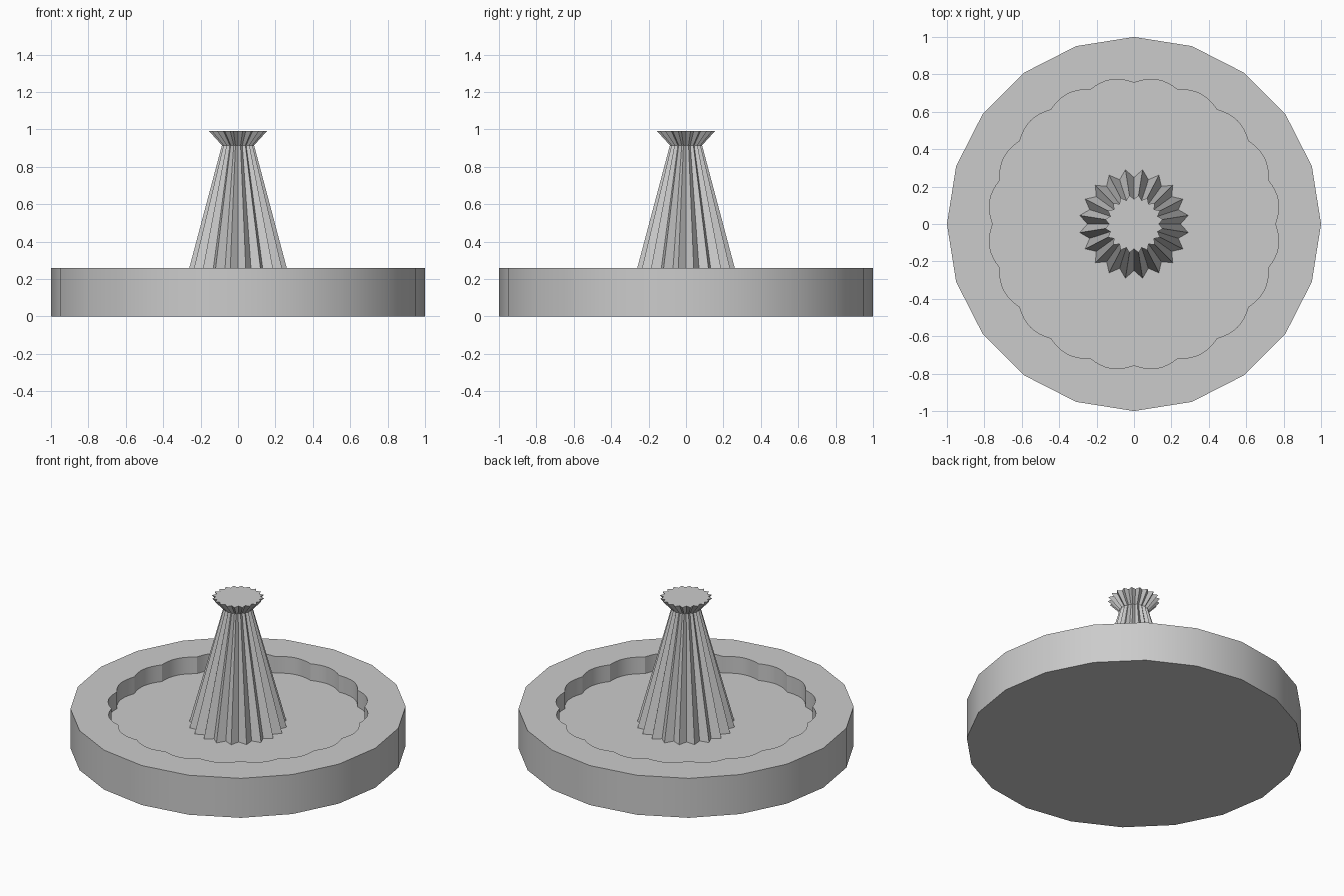
import bpy, bmesh, math

if "Cube" in bpy.data.objects:
    bpy.data.objects.remove(bpy.data.objects["Cube"])

SIDES = 20   # outer basin sides, scallops and flutes
SEG = 8      # segments per scallop


def ring(bm, radii, z):
    """Closed ring of vertices, one per radius, starting on +x."""
    n = len(radii)
    return [bm.verts.new((r * math.cos(2 * math.pi * i / n),
                          r * math.sin(2 * math.pi * i / n), z))
            for i, r in enumerate(radii)]


def bridge(bm, a, b):
    """Quads between two rings of equal count."""
    n = len(a)
    for i in range(n):
        j = (i + 1) % n
        bm.faces.new((a[i], a[j], b[j], b[i]))


def finish(bm, name, smooth=False):
    bmesh.ops.recalc_face_normals(bm, faces=bm.faces)
    mesh = bpy.data.meshes.new(name)
    bm.to_mesh(mesh)
    bm.free()
    obj = bpy.data.objects.new(name, mesh)
    bpy.context.collection.objects.link(obj)
    if smooth:
        bpy.ops.object.select_all(action='DESELECT')
        obj.select_set(True)
        bpy.context.view_layer.objects.active = obj
        bpy.ops.object.shade_smooth_by_angle(angle=math.radians(25))
    return obj


# Basin: 20-sided outside, scalloped recess inside
bm = bmesh.new()
scallop = [0.755 + 0.026 * math.sin(math.pi * k / SEG)
           for k in range(SEG)] * SIDES
bottom = ring(bm, [1.0] * SIDES, 0.0)
outer = ring(bm, [1.0] * SIDES, 0.26)
inner = ring(bm, scallop, 0.26)
floor = ring(bm, scallop, 0.15)
bm.faces.new(bottom[::-1])
bridge(bm, bottom, outer)
for i in range(SIDES):   # flat rim, one face per scallop
    arc = [inner[(i * SEG + k) % len(inner)] for k in range(SEG + 1)]
    bm.faces.new([outer[i], outer[(i + 1) % SIDES]] + arc[::-1])
bridge(bm, inner, floor)
bm.faces.new(floor)
finish(bm, "basin", smooth=True)

# Spout: fluted cone with a flared, capped top
bm = bmesh.new()
rings = [ring(bm, [r * 0.85, r] * SIDES, z)
         for r, z in ((0.293, 0.15), (0.087, 0.915), (0.156, 0.99))]
bm.faces.new(rings[0][::-1])
for low, high in zip(rings, rings[1:]):
    bridge(bm, low, high)
bm.faces.new(rings[-1])
finish(bm, "fluted_spout")
